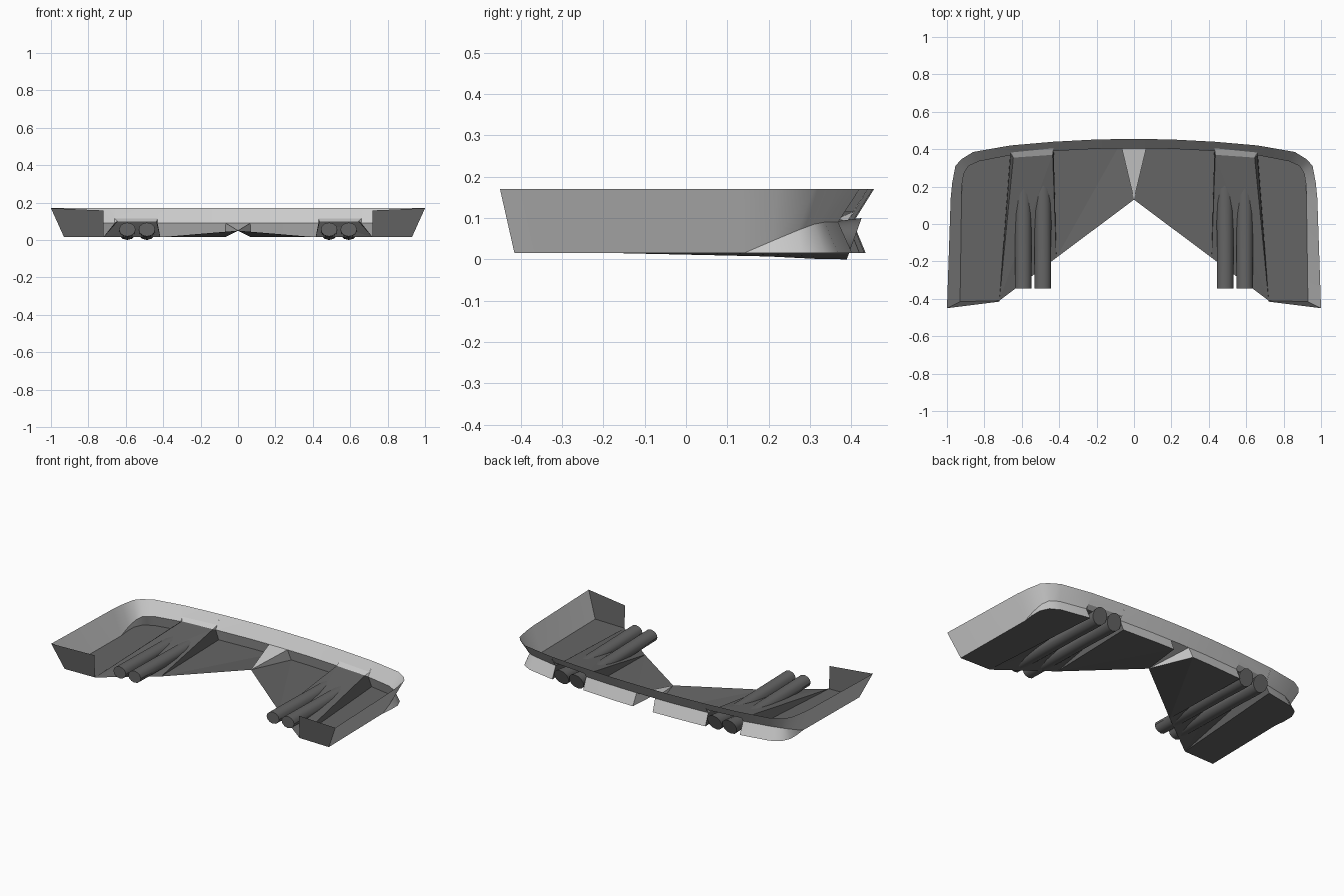
import bpy, bmesh, math

if "Cube" in bpy.data.objects:
    bpy.data.objects.remove(bpy.data.objects["Cube"])

# dark trim material for floor, tunnels, end panels and pipes
dark = bpy.data.materials.new("dark_trim")
dark.diffuse_color = (0.13, 0.13, 0.13, 1)
dark.use_nodes = True
dark.node_tree.nodes["Principled BSDF"].inputs["Base Color"].default_value = dark.diffuse_color


def sheet(name, faces, smooth=False, mat=None):
    """Thin panel from corner lists, mirrored across x = 0."""
    bm = bmesh.new()
    for f in faces:
        bm.faces.new([bm.verts.new(p) for p in f])
    bmesh.ops.remove_doubles(bm, verts=bm.verts, dist=0.0005)
    bmesh.ops.recalc_face_normals(bm, faces=bm.faces)
    return finish(name, bm, smooth, mat)


def finish(name, bm, smooth, mat):
    me = bpy.data.meshes.new(name)
    bm.to_mesh(me)
    bm.free()
    if mat:
        me.materials.append(mat)
    ob = bpy.data.objects.new(name, me)
    bpy.context.collection.objects.link(ob)
    mir = ob.modifiers.new("mirror", 'MIRROR')
    mir.use_clip = True
    if smooth:
        bpy.context.view_layer.objects.active = ob
        ob.select_set(True)
        bpy.ops.object.shade_smooth_by_angle(angle=math.radians(35))
        ob.select_set(False)
    return ob


def strip(a, b):
    """Quads between two rows of points."""
    return [[a[i], a[i + 1], b[i + 1], b[i]] for i in range(len(a) - 1)]


Z0, ZT = 0.015, 0.17
# rows around the half plan: upper rim, pinched crease, lower lip edge
rim = [(x, y, ZT) for x, y in [(0, .455), (.2, .452), (.43, .44), (.66, .42), (.86, .385), (.925, .345),
                               (.955, .31), (.972, .22), (.98, .14), (1, -.45)]]
crease = [(0, .405, .09), (.2, .402, .09), (.43, .39, .09), (.66, .368, .09), (.83, .335, .09),
          (.885, .31, .085), (.91, .27, .07), (.92, .21, .045), (.922, .14, Z0), (.93, -.415, Z0)]
lip = [(x, y, Z0) for x, y in [(.07, .435), (.2, .432), (.43, .42), (.66, .402), (.845, .368),
                               (.905, .335), (.93, .28), (.93, .21), (.922, .14)]]
notch = [(.43, .405, .115), (.66, .382, .115)]

# outer wall, notched over the exhaust tunnel
sheet("outer_wall", strip(rim[:3], crease[:3]) + strip(rim[2:4], notch) + strip(rim[3:], crease[3:]), True)

# lower lip panels either side of the tunnel
mid = (.065, .404, .09)
lip_out = strip(crease[3:8], lip[3:8]) + [[crease[7], crease[8], lip[7]]]
sheet("rear_lip", strip([mid] + crease[1:3], lip[:3]) + lip_out, True)

# floor panels
apex = (0, .13, .05)
fin, fout = (.415, -.18, Z0), (.72, -.41, Z0)
sheet("inner_floor", [[apex, fin, lip[0]], [fin, lip[2], lip[1], lip[0]]], mat=dark)
sheet("outer_floor", [[fout] + lip[3:] + [crease[-1]]], mat=dark)

# front end panel
sheet("end_panel", [[fout, crease[-1], rim[-1], (.72, -.415, .158)]], mat=dark)

# small central channel
sheet("centre_channel", [[apex, mid, (0, .405, .09)], [apex, lip[0], mid]])

# exhaust tunnel: ramp and side walls
rin, rout = (.435, .37, .1), (.645, .355, .1)
sheet("exhaust_tunnel", [[fin, rin, fout], [fout, rin, rout],
                         [fin, lip[2], crease[2], rin], [fout, rout, crease[3], lip[3]]], mat=dark)

# light step joining the ramp to the wall
sheet("tunnel_step", [[rin, notch[0], notch[1], rout],
                      [rin, crease[2], notch[0]], [rout, notch[1], crease[3]]])

# twin pipes: flattened towards the front, flared raked tip at the back
rings = [(-.345, .056, .044, .037, 0), (.2, .044, .045, .037, 0),
         (.33, .045, .047, .044, .01), (.407, .05, .05, .05, .018)]  # y, z, rx, rz, rake
N = 12
angs = [2 * math.pi * i / N for i in range(N)]
for n, cx in enumerate((.487, .592)):
    bm = bmesh.new()
    loops = [[bm.verts.new((cx + rx * math.cos(a), y + rake * math.sin(a), z + rz * math.sin(a)))
              for a in angs] for y, z, rx, rz, rake in rings]
    for a, b in zip(loops, loops[1:]):
        for i in range(N):
            j = (i + 1) % N
            bm.faces.new((a[i], a[j], b[j], b[i]))
    bm.faces.new(loops[0])
    bm.faces.new(loops[-1])
    bmesh.ops.recalc_face_normals(bm, faces=bm.faces)
    finish("exhaust_pipe_%d" % (n + 1), bm, True, dark)
